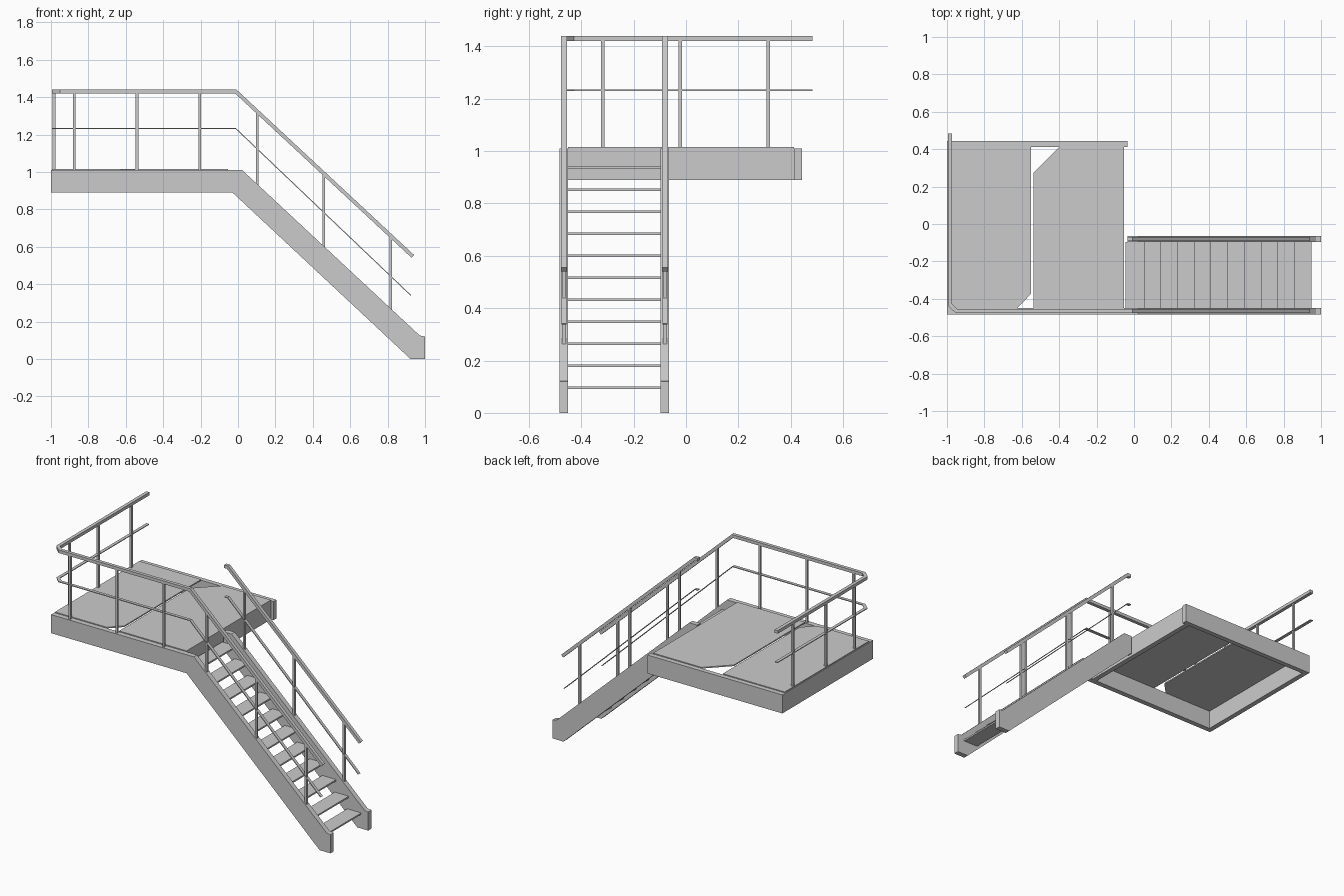
import bpy, bmesh
from mathutils import Vector

if "Cube" in bpy.data.objects:
    bpy.data.objects.remove(bpy.data.objects["Cube"])


def finish(name, bm):
    bmesh.ops.recalc_face_normals(bm, faces=bm.faces)
    me = bpy.data.meshes.new(name)
    bm.to_mesh(me)
    bm.free()
    ob = bpy.data.objects.new(name, me)
    bpy.context.collection.objects.link(ob)
    return ob


def extrude(name, pts, vec):
    """Closed 3D outline pushed along vec."""
    bm = bmesh.new()
    f = bm.faces.new([bm.verts.new(p) for p in pts])
    r = bmesh.ops.extrude_face_region(bm, geom=[f])
    bmesh.ops.translate(bm, vec=Vector(vec),
                        verts=[v for v in r["geom"] if isinstance(v, bmesh.types.BMVert)])
    return finish(name, bm)


def box(name, x0, x1, y0, y1, z0, z1):
    return extrude(name, [(x0, y0, z0), (x1, y0, z0), (x1, y1, z0), (x0, y1, z0)],
                   (0, 0, z1 - z0))


def bar(name, path, w, h):
    """Rectangular bar with mitred corners along a path."""
    path = [Vector(p) for p in path]
    dirs = [(b - a).normalized() for a, b in zip(path, path[1:])]
    bm = bmesh.new()
    rings = []
    for i, p in enumerate(path):
        d = dirs[max(i - 1, 0)]
        t = d + dirs[min(i, len(dirs) - 1)] if i else d
        s = d.cross(Vector((0, 0, 1))).normalized()
        u = s.cross(d)
        ring = []
        for a, b in ((-1, -1), (1, -1), (1, 1), (-1, 1)):
            o = s * a * w / 2 + u * b * h / 2
            ring.append(bm.verts.new(p + o - d * (o.dot(t) / d.dot(t))))
        rings.append(ring)
    for r, q in zip(rings, rings[1:]):
        for k in range(4):
            bm.faces.new((r[k], r[(k + 1) % 4], q[(k + 1) % 4], q[k]))
    bm.faces.new(rings[0])
    bm.faces.new(rings[-1])
    return finish(name, bm)


# stringers: the front one carries on as the platform's front beam
W = 0.033
for name, x0, y0 in (("front_stringer", -1.0, -0.483), ("back_stringer", -0.035, -0.097)):
    prof = [(x0, 0.89), (-0.03, 0.89), (0.922, 0), (1, 0), (1, 0.12), (0.972, 0.125),
            (0.022, 1.01), (x0, 1.01)]
    extrude(name, [(x, y0, z) for x, z in prof], (0, W, 0))

# platform frame
box("platform_left_beam", -1, -0.968, -0.45, 0.412, 0.89, 1.01)
box("platform_right_beam", -0.085, -0.053, -0.45, 0.412, 0.89, 1.01)
box("platform_back_beam", -1, -0.035, 0.412, 0.443, 0.89, 1.01)

# deck plates, each with one clipped corner
zd, td = 1.008, (0, 0, 0.008)
extrude("deck_plate_left", [(x, y, zd) for x, y in
        ((-0.995, -0.45), (-0.625, -0.45), (-0.552, -0.375), (-0.552, 0.412), (-0.995, 0.412))], td)
extrude("deck_plate_right", [(x, y, zd) for x, y in
        ((-0.536, -0.45), (-0.053, -0.45), (-0.053, 0.412), (-0.40, 0.412), (-0.536, 0.275))], td)

# treads
for i in range(11):
    x, z = 0.95 - 0.0895 * i, 0.096 + 0.084 * i
    box(f"tread_{i + 1}", x - 0.1, x, -0.452, -0.095, z - 0.005, z + 0.005)

# handrails and flat mid rails
YF, YB, XL = -0.466, -0.08, -0.984
for part, z, xe, ze, w, h in (("handrail", 1.43, 0.935, 0.548, 0.022, 0.02),
                              ("mid_rail", 1.232, 0.924, 0.34, 0.02, 0.005)):
    bar("front_" + part, [(XL, 0.483, z), (XL, -0.432, z), (-0.948, YF, z),
                          (-0.012, YF, z), (xe, YF, ze)], w, h)
    bar("back_" + part, [(-0.035, YB, z), (-0.012, YB, z), (xe, YB, ze)], w, h)


# posts
def post(name, x, y, z0, z1, r=0.007):
    box(name, x - r, x + r, y - r, y + r, z0, z1)


for i, x in enumerate((-0.875, -0.54, -0.204)):
    post(f"platform_front_post_{i + 1}", x, YF, 1.005, 1.425)
for i, y in enumerate((-0.318, -0.022, 0.314)):
    post(f"platform_left_post_{i + 1}", XL, y, 1.005, 1.425)
for i, x in enumerate((0.102, 0.459, 0.816)):
    base = 1.01 - (x - 0.022) * 0.9316
    top = 1.43 - (x + 0.012) * 0.9314
    for side, y in (("front", YF), ("back", YB)):
        post(f"stair_{side}_post_{i + 1}", x, y, base - 0.01, top)
